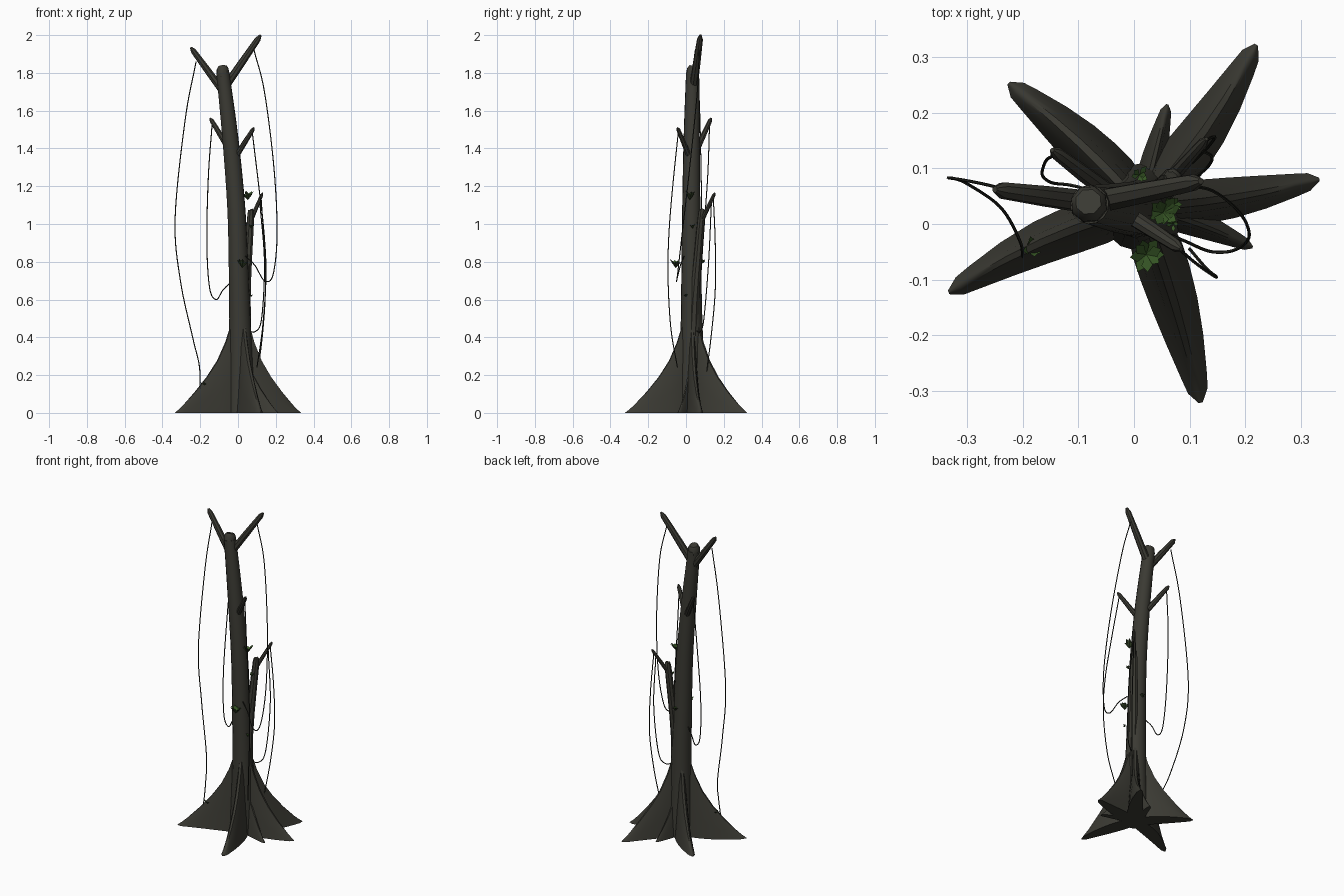
import bpy, bmesh, math, random
from mathutils import Vector

random.seed(4)
if "Cube" in bpy.data.objects:
    bpy.data.objects.remove(bpy.data.objects["Cube"], do_unlink=True)


def material(name, rgb):
    m = bpy.data.materials.new(name)
    m.use_nodes = True
    m.diffuse_color = (*rgb, 1)
    m.node_tree.nodes["Principled BSDF"].inputs["Base Color"].default_value = (*rgb, 1)
    return m


BARK = material("dark bark", (0.043, 0.042, 0.033))
VINE = material("vine", (0.018, 0.019, 0.014))
LEAF = material("leaf green", (0.04, 0.1, 0.02))
MOSS = material("moss green", (0.03, 0.05, 0.018))


def finish(bm, name, mat, angle=40):
    bmesh.ops.recalc_face_normals(bm, faces=bm.faces)
    me = bpy.data.meshes.new(name)
    bm.to_mesh(me)
    bm.free()
    me.materials.append(mat)
    ob = bpy.data.objects.new(name, me)
    bpy.context.collection.objects.link(ob)
    bpy.ops.object.select_all(action="DESELECT")
    ob.select_set(True)
    bpy.context.view_layer.objects.active = ob
    bpy.ops.object.shade_smooth_by_angle(angle=math.radians(angle))
    return ob


def loft(bm, rings):
    """Skin a list of point rings and cap both ends."""
    loops = [[bm.verts.new(p) for p in ring] for ring in rings]
    n = len(loops[0])
    for a, b in zip(loops, loops[1:]):
        for i in range(n):
            bm.faces.new((a[i], a[(i + 1) % n], b[(i + 1) % n], b[i]))
    bm.faces.new(loops[0])
    bm.faces.new(loops[-1])


def smooth_path(pts, steps):
    """Catmull-Rom samples through the points."""
    p = [Vector(q) for q in pts]
    p = [2 * p[0] - p[1]] + p + [2 * p[-1] - p[-2]]
    out = []
    for a, b, c, d in zip(p, p[1:], p[2:], p[3:]):
        for k in range(steps):
            t = k / steps
            out.append(0.5 * (2 * b + (c - a) * t + (2 * a - 5 * b + 4 * c - d) * t * t
                              + (3 * b - a - 3 * c + d) * t ** 3))
    return out + [p[-2]]


def tube(name, pts, mat, sides=10, steps=4):
    """Tapered tube; each point is x, y, z, radius."""
    path = smooth_path([Vector(q) for q in pts], steps)
    bm = bmesh.new()
    rings = []
    for i, q in enumerate(path):
        d = (path[min(i + 1, len(path) - 1)] - path[max(i - 1, 0)]).to_3d().normalized()
        u = d.cross(Vector((0.3, 1, 0.1))).normalized()
        v = d.cross(u)
        rings.append([q.to_3d() + q.w * (u * math.cos(t) + v * math.sin(t))
                      for t in (2 * math.pi * k / sides for k in range(sides))])
    loft(bm, rings)
    return finish(bm, name, mat)


# Leaning trunk with a broken, uneven crown
trunk = tube("trunk", [(0.015, 0.03, 0, 0.08), (0.012, 0.03, 0.4, 0.06), (0.002, 0.028, 0.8, 0.052),
                       (-0.01, 0.028, 1.1, 0.048), (-0.04, 0.03, 1.45, 0.043),
                       (-0.08, 0.035, 1.8, 0.035)], BARK, 14)
tube("crown_stub", [(-0.08, 0.035, 1.78, 0.035), (-0.081, 0.036, 1.82, 0.033),
                    (-0.082, 0.04, 1.835, 0.024)], BARK, 8, 1)

# Slim second trunk growing along the main one
tube("side_trunk", [(0.04, 0.03, 0.3, 0.035), (0.042, 0.045, 0.6, 0.026),
                    (0.055, 0.065, 0.85, 0.022), (0.068, 0.082, 1.05, 0.019),
                    (0.068, 0.083, 1.075, 0.012)], BARK, 8, 2)


# Bare branches with cut, pointed ends
def branch(name, a, b, r):
    a, b = Vector(a), Vector(b)
    pts = [(*a.lerp(b, t), r * k) for t, k in ((0, 1.1), (0.45, 1), (0.92, 0.8), (1, 0.3))]
    tube(name, pts, BARK, 8, 1)


branch("top_right_branch", (-0.085, 0.04, 1.71), (-0.25, 0.062, 1.935), 0.019)
branch("top_left_branch", (-0.065, 0.04, 1.73), (0.12, 0.077, 2.0), 0.02)
branch("middle_right_branch", (-0.05, 0.06, 1.4), (-0.147, 0.133, 1.56), 0.015)
branch("middle_left_branch", (-0.015, 0.02, 1.35), (0.085, -0.045, 1.51), 0.014)
branch("side_branch", (0.065, 0.08, 1.01), (0.13, 0.153, 1.165), 0.011)


# Buttress roots: fins that drop from the trunk to a narrow tip
def root(name, tip, width, height, bend):
    c = Vector((0.015, 0.03, 0))
    d = Vector((*tip, 0)) - c
    side = Vector((-d.y, d.x, 0)).normalized()
    profile = [(0.02, 0.56, 0.8), (0.14, 0.48, 0.9), (0.22, 0.385, 1), (0.34, 0.285, 1),
               (0.5, 0.195, 0.92), (0.68, 0.115, 0.75), (0.86, 0.045, 0.52),
               (0.94, 0.018, 0.4), (1, 0.002, 0.08)]
    section = [(-1, 0), (-0.72, 0.4), (-0.42, 0.78), (-0.16, 0.97), (0.16, 0.97),
               (0.42, 0.78), (0.72, 0.4), (1, 0)]
    bm = bmesh.new()
    loft(bm, [[c + d * s + side * (x * w * width + bend * math.sin(math.pi * s))
               + Vector((0, 0, z * h * height)) for x, z in section] for s, h, w in profile])
    finish(bm, name, BARK, 50)


root("back_left_root", (0.22, 0.322), 0.044, 1, -0.012)
root("back_right_root", (-0.225, 0.253), 0.044, 1, -0.008)
root("left_root", (0.333, 0.08), 0.04, 1, -0.008)
root("front_right_root", (-0.333, -0.123), 0.043, 1, -0.015)
root("front_root", (0.12, -0.321), 0.046, 1, 0.006)
root("small_back_root", (0.06, 0.215), 0.024, 0.7, 0)
root("small_left_root", (0.213, -0.042), 0.026, 0.7, 0.006)


# Hanging vines
def vine(name, pts):
    tube(name, [(*p, 0.003) for p in pts], VINE, 5, 8)


vine("long_right_vine", [(-0.222, 0.06, 1.86), (-0.28, 0.074, 1.55), (-0.333, 0.083, 1.03),
                         (-0.305, 0.075, 0.7), (-0.24, 0.03, 0.4), (-0.205, -0.03, 0.25),
                         (-0.2, -0.06, 0.12)])
vine("long_left_vine", [(0.085, 0.07, 1.92), (0.14, 0.06, 1.7), (0.19, 0.02, 1.3),
                        (0.207, -0.02, 0.95), (0.185, -0.045, 0.73), (0.14, -0.05, 0.7),
                        (0.09, -0.03, 0.78), (0.04, -0.01, 0.83)])
vine("middle_right_vine", [(-0.137, 0.125, 1.53), (-0.157, 0.115, 1.25), (-0.165, 0.09, 0.9),
                           (-0.15, 0.075, 0.66), (-0.115, 0.07, 0.6), (-0.08, 0.06, 0.65),
                           (-0.04, 0.04, 0.69)])
vine("middle_left_vine", [(0.075, -0.04, 1.49), (0.11, -0.07, 1.2), (0.138, -0.09, 0.95),
                          (0.148, -0.095, 0.72), (0.13, -0.08, 0.45), (0.1, -0.045, 0.24)])
vine("side_vine", [(0.122, 0.145, 1.14), (0.138, 0.155, 0.9), (0.145, 0.155, 0.65),
                   (0.13, 0.135, 0.42), (0.105, 0.11, 0.22)])
vine("inner_side_vine", [(0.115, 0.135, 1.12), (0.14, 0.12, 0.8), (0.125, 0.095, 0.5),
                         (0.09, 0.075, 0.43), (0.05, 0.05, 0.44)])


# Small leafy plants sprouting from the bark
def plant(name, at, size, count):
    at = Vector(at)
    bm = bmesh.new()
    for i in range(count):
        a = 2.4 * i
        out = Vector((math.cos(a), math.sin(a), 0))
        side = Vector((-out.y, out.x, 0)) * size * 0.28
        reach = size * random.uniform(0.55, 1)
        lift = Vector((0, 0, size * random.uniform(0.3, 0.9)))
        base, tip = at - Vector((0, 0, size * 0.5)), at + out * reach + lift
        mid = at + out * reach * 0.6 + lift * 0.6
        v = [bm.verts.new(p) for p in (base, mid + side, tip, mid - side)]
        low = bm.verts.new(mid - Vector((0, 0, size * 0.25)))
        bm.faces.new(v)
        for j in range(4):
            bm.faces.new((v[j], v[(j + 1) % 4], low))
    ob = finish(bm, name, LEAF, 20)
    ob.data.materials.append(MOSS)
    for f in ob.data.polygons:
        f.material_index = 1 if f.normal.z < 0.2 else 0


plant("upper_plant", (0.052, 0.02, 1.145), 0.036, 9)
plant("front_plant", (0.022, -0.055, 0.785), 0.036, 9)
plant("side_plant", (0.07, 0.035, 0.985), 0.018, 6)
plant("back_plant", (0.01, 0.088, 0.8), 0.02, 6)
plant("low_plant", (0.07, 0.0, 0.62), 0.014, 5)
plant("root_moss", (-0.18, -0.045, 0.145), 0.024, 7)
